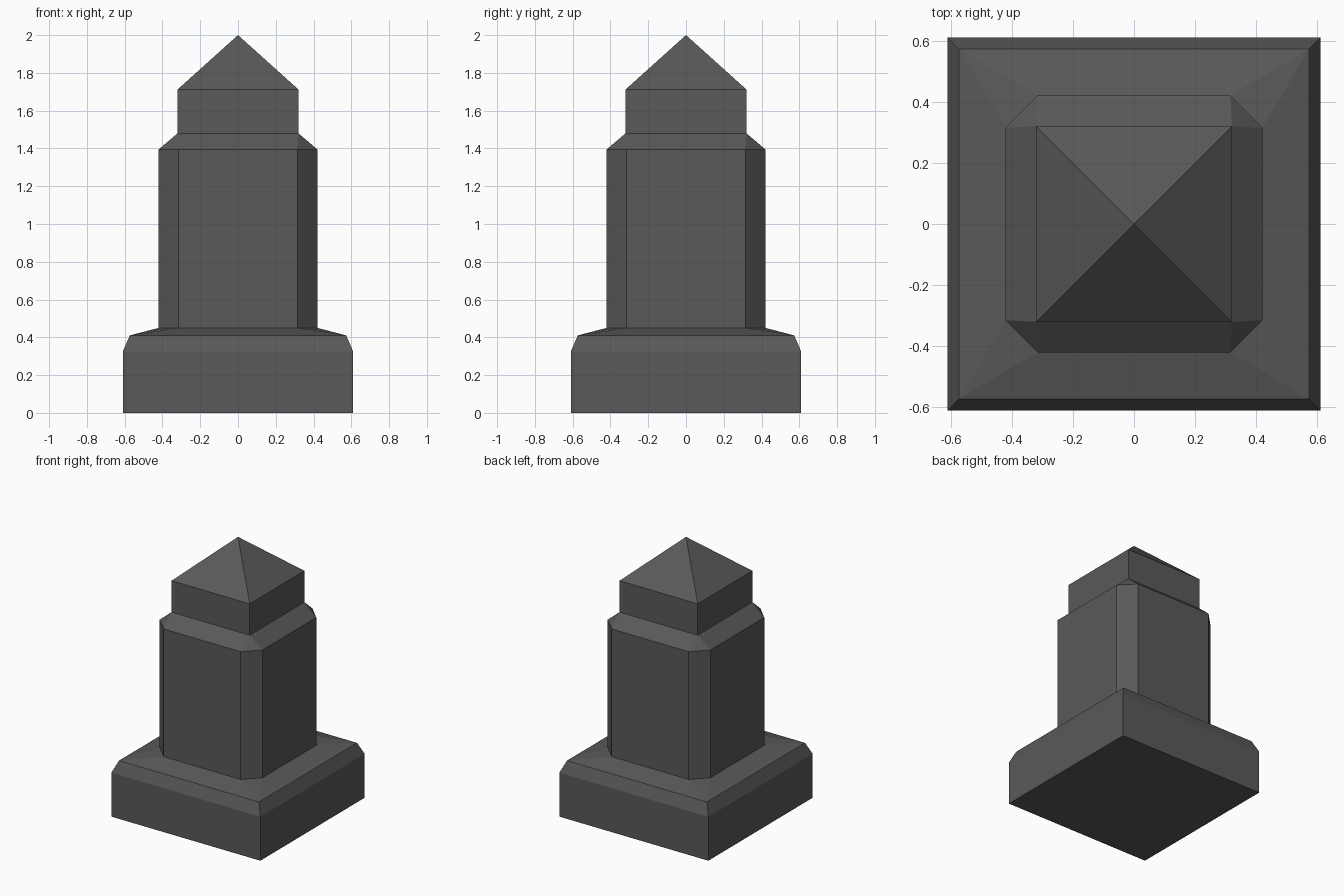
import bpy, bmesh

if "Cube" in bpy.data.objects:
    bpy.data.objects.remove(bpy.data.objects["Cube"])

stone = bpy.data.materials.new("dark grey stone")
stone.diffuse_color = (0.1, 0.1, 0.1, 1.0)
stone.use_nodes = True
stone.node_tree.nodes["Principled BSDF"].inputs["Base Color"].default_value = stone.diffuse_color


def ring(bm, z, a, b):
    """Square of half width a with corners cut back to b (b == a: plain square)."""
    pts = [(a, -b), (a, b), (b, a), (-b, a), (-a, b), (-a, -b), (-b, -a), (b, -a)]
    return [bm.verts.new((x, y, z)) for x, y in pts]


def stack(name, levels, bottom=False):
    """Join rings (z, half width, corner cut) into a faceted part."""
    bm = bmesh.new()
    rings = [ring(bm, *lv) for lv in levels]
    if bottom:
        bm.faces.new(rings[0][::-1])
    for lo, hi in zip(rings, rings[1:]):
        for i in range(8):
            j = (i + 1) % 8
            bm.faces.new((lo[i], lo[j], hi[j], hi[i]))
    # Merge doubled corners so square rings and the tip become clean
    bmesh.ops.remove_doubles(bm, verts=bm.verts[:], dist=0.0005)
    mesh = bpy.data.meshes.new(name)
    bm.to_mesh(mesh)
    bm.free()
    mesh.materials.append(stone)
    obj = bpy.data.objects.new(name, mesh)
    bpy.context.collection.objects.link(obj)
    return obj


# Square foot with bevelled rim, sloping up to the shaft
stack("plinth", [(0, 0.61, 0.61), (0.325, 0.61, 0.61),
                 (0.41, 0.573, 0.573), (0.45, 0.42, 0.315)], bottom=True)

# Shaft with chamfered corners
stack("shaft", [(0.45, 0.42, 0.315), (1.395, 0.42, 0.315)])

# Sloped shoulder, square block and pyramid tip
stack("cap", [(1.395, 0.42, 0.315), (1.48, 0.32, 0.32),
              (1.712, 0.32, 0.32), (2.0, 0, 0)])
